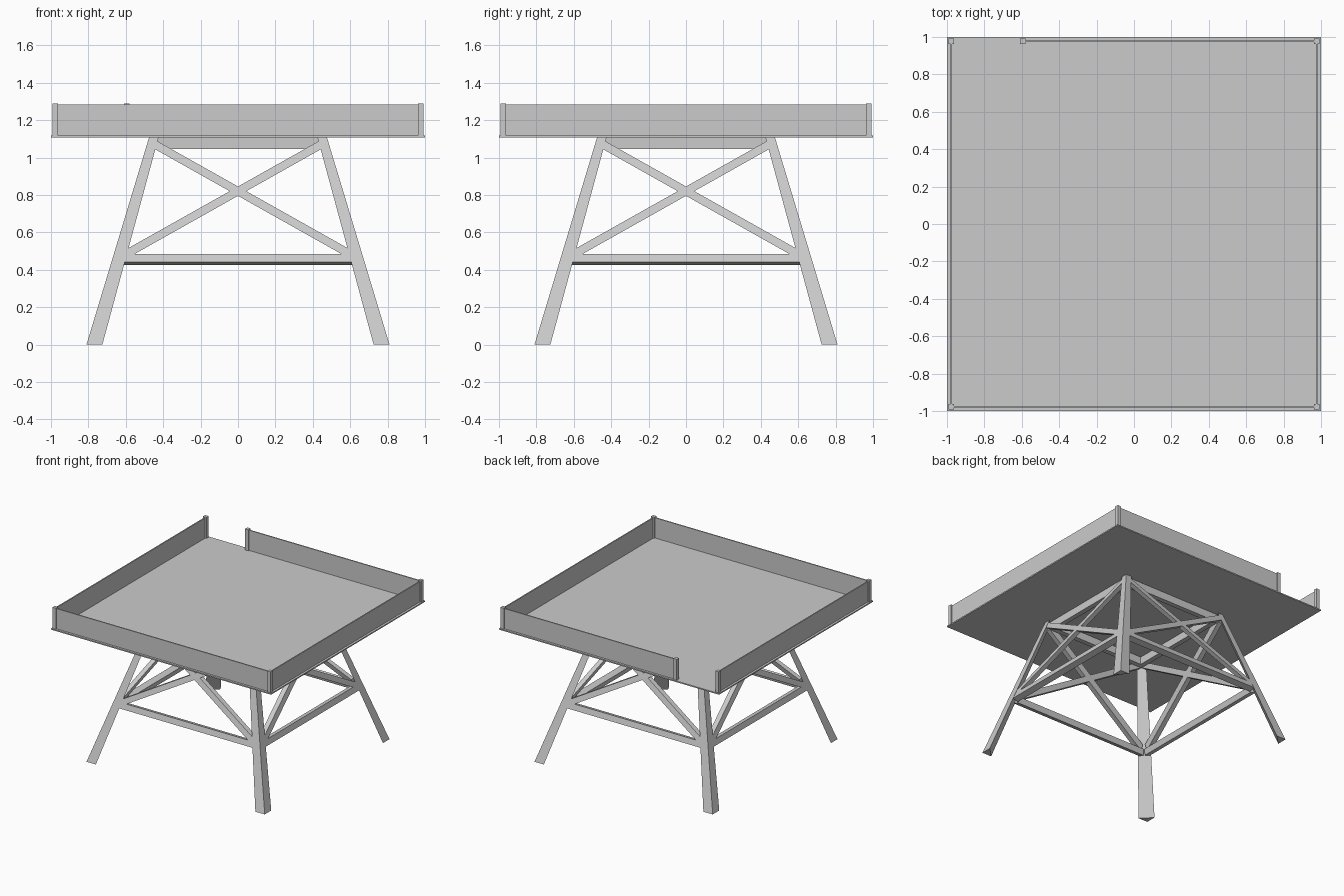
import bpy, bmesh
from math import pi
from mathutils import Matrix, Vector

cube = bpy.data.objects.get("Cube")
if cube:
    bpy.data.objects.remove(cube, do_unlink=True)

grey = bpy.data.materials.new("weathered_grey")
grey.use_nodes = True
grey.diffuse_color = (0.6, 0.6, 0.6, 1)
grey.node_tree.nodes["Principled BSDF"].inputs["Base Color"].default_value = (0.6, 0.6, 0.6, 1)


def finish(name, bm):
    bmesh.ops.recalc_face_normals(bm, faces=bm.faces)
    mesh = bpy.data.meshes.new(name)
    bm.to_mesh(mesh)
    bm.free()
    mesh.materials.append(grey)
    obj = bpy.data.objects.new(name, mesh)
    bpy.context.collection.objects.link(obj)
    return obj


def prism(name, start, end, turn=0):
    """Join two matching outlines into a solid, turned about z."""
    bm = bmesh.new()
    a = [bm.verts.new(p) for p in start]
    b = [bm.verts.new(p) for p in end]
    bm.faces.new(a)
    bm.faces.new(b[::-1])
    for i in range(len(a)):
        j = (i + 1) % len(a)
        bm.faces.new((a[i], b[i], b[j], a[j]))
    bm.transform(Matrix.Rotation(turn, 4, 'Z'))
    return finish(name, bm)


def box(name, lo, hi, turn=0):
    ring = [(lo[0], lo[1]), (hi[0], lo[1]), (hi[0], hi[1]), (lo[0], hi[1])]
    return prism(name, [(x, y, lo[2]) for x, y in ring],
                 [(x, y, hi[2]) for x, y in ring], turn)


DECK_LOW, DECK_TOP, WALL_TOP, POST_TOP = 1.107, 1.117, 1.283, 1.29
RAIL = 0.977


def outer(z):
    return 0.81 - 0.302 * z


def inner(z):
    return 0.725 - 0.271 * z


def on_side(x, z):
    """Point on the sloping front side of the trestle."""
    return Vector((x, 0.004 - outer(z), z))


def leg_section(z):
    o, i = outer(z), inner(z)
    return [(o, -o, z), (o, -i, z), (i, -o, z)]


def sloped_bar(name, outline, depth, turn):
    front = [on_side(x, z) for x, z in outline]
    prism(name, front, [p + Vector(depth) for p in front], turn)


# Four identical sides: leg, beams and crossed braces
for n, side in enumerate(("front", "left", "back", "right")):
    turn = n * pi / 2
    prism(side + "_corner_leg", leg_section(0), leg_section(DECK_LOW), turn)
    box(side + "_top_beam", (-0.45, -0.45, 1.045), (0.45, -0.41, DECK_LOW), turn)
    low, high = inner(0.44) + 0.012, inner(0.485) + 0.012
    sloped_bar(side + "_lower_beam",
               [(-low, 0.44), (low, 0.44), (high, 0.485), (-high, 0.485)],
               (0, 0.048, -0.0145), turn)
    for s, label in ((1, "rising"), (-1, "falling")):
        x0, x1 = -0.6, 0.45
        outline = [(s * x, 0.82 + 0.562 * x + dz)
                   for x, dz in ((x0, -0.025), (x1, -0.025), (x1, 0.025), (x0, 0.025))]
        sloped_bar(f"{side}_{label}_brace", outline, (0, 0.04, 0), turn)

# Platform
box("deck", (-1, -1, DECK_LOW), (1, 1, DECK_TOP))

# Side panels, the back one stopping short at the entrance
ENTRY = -0.595
for n, side in enumerate(("front", "left", "back", "right")):
    end = -ENTRY if side == "back" else RAIL
    box(side + "_panel", (-RAIL, -RAIL - 0.005, DECK_TOP), (end, -RAIL + 0.005, WALL_TOP), n * pi / 2)

# Posts at the corners and the entrance
for name, x, y in (("front_right_post", -RAIL, -RAIL), ("front_left_post", RAIL, -RAIL),
                   ("back_right_post", -RAIL, RAIL), ("back_left_post", RAIL, RAIL),
                   ("entrance_post", ENTRY, RAIL)):
    box(name, (x - 0.015, y - 0.015, DECK_TOP), (x + 0.015, y + 0.015, POST_TOP))
